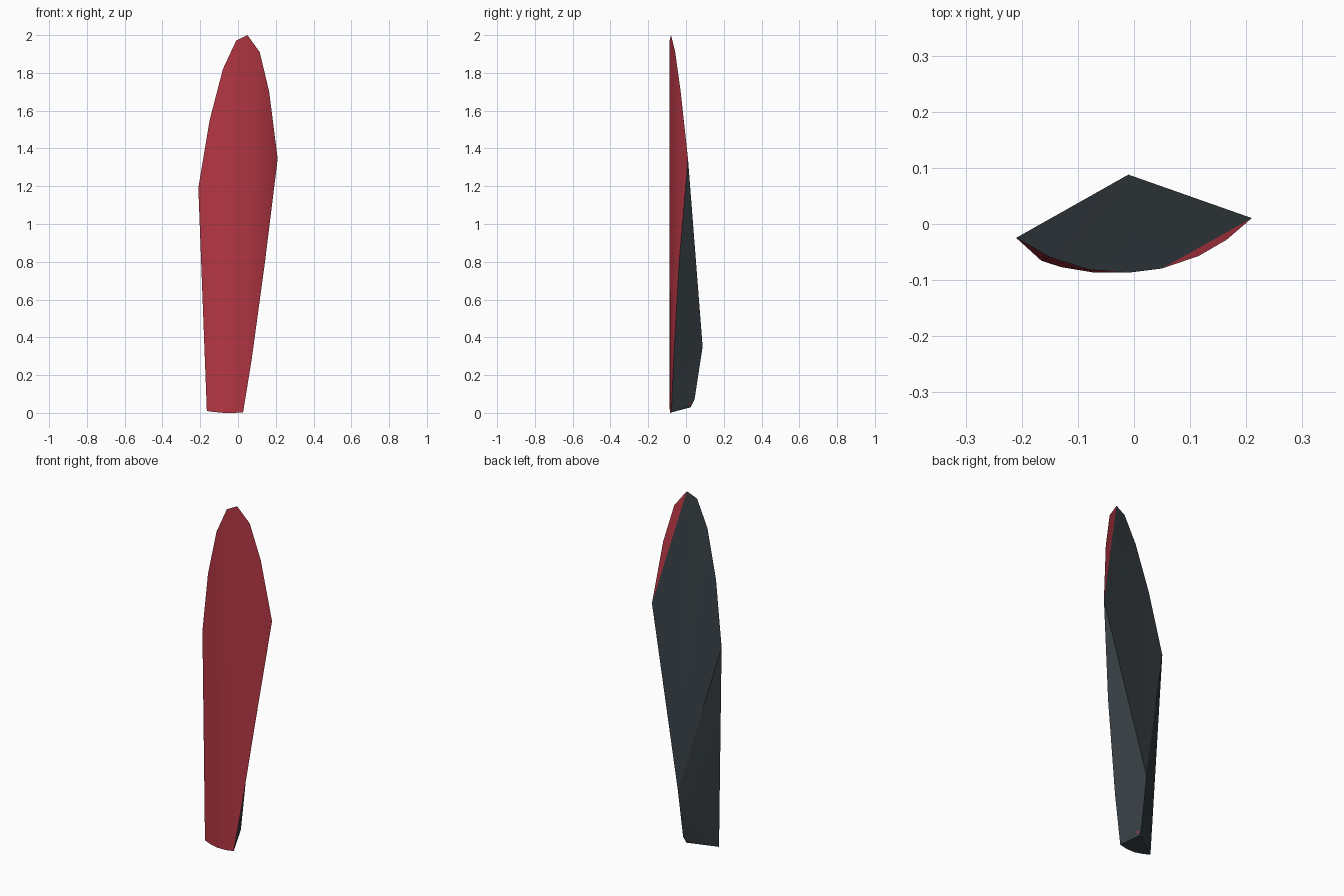
import bpy, bmesh, math
from mathutils import Vector

if "Cube" in bpy.data.objects:
    bpy.data.objects.remove(bpy.data.objects["Cube"])


def material(name, rgb):
    m = bpy.data.materials.new(name)
    m.diffuse_color = (*rgb, 1)
    m.use_nodes = True
    m.node_tree.nodes["Principled BSDF"].inputs["Base Color"].default_value = m.diffuse_color
    return m


RED = material("glossy red", (0.46, 0.038, 0.058))
DARK = material("dark slate", (0.036, 0.046, 0.054))


def on_shell(x, z):
    """Point on the gently leaning cylinder that forms the red skin."""
    d = x + 0.02 + 0.03 * max(0, 1 - z / 1.2)
    return Vector((x, -0.087 + 0.32 - math.sqrt(0.32 ** 2 - d * d), z))


# Outline of the curved skin: upper edge from left corner over the tip to the
# right corner, and lower edge along the base then up the right side
upper = [(-0.21, 1.19), (-0.15, 1.55), (-0.08, 1.82), (-0.01, 1.97),
         (0.05, 2.0), (0.115, 1.91), (0.165, 1.70), (0.21, 1.345)]
lower = [(-0.165, 0.01), (-0.13, 0.005), (-0.075, 0.0), (-0.02, 0.0),
         (0.027, 0.003), (0.072, 0.28), (0.143, 0.80)]
TIP = 4

bm = bmesh.new()
up = [bm.verts.new(on_shell(*p)) for p in upper]
low = [bm.verts.new(on_shell(*p)) for p in lower] + [up[-1]]
ridge = bm.verts.new((-0.01, 0.088, 0.35))
heel_low = bm.verts.new((-0.02, 0.025, 0.03))
heel_high = bm.verts.new((-0.013, 0.045, 0.07))


def face(verts, mat, smooth=False):
    f = bm.faces.new(verts)
    f.material_index = mat
    f.smooth = smooth
    return f


# Curved red skin
for i in range(7):
    quad = [low[i], low[i + 1], up[i + 1], up[i]]
    face(quad[:3] if i == 6 else quad, 0, True) if i < 6 else \
        face([low[6], up[7], up[6]], 0, True)

# Dark back plane, fanned from the ridge point, and its red sliver by the tip
for i in range(TIP):
    face([ridge, up[i], up[i + 1]], 1)
face([ridge, up[TIP], up[-1]], 1)
face(up[TIP:], 0)

# Dark left side
for a, b in ((up[0], ridge), (ridge, heel_high), (heel_high, heel_low)):
    face([low[0], a, b], 1)

# Dark right side
for i in range(TIP, 7):
    face([ridge, low[i + 1], low[i]], 1)
face([ridge, low[TIP], heel_high], 1)
chip_face = face([heel_high, low[TIP], heel_low], 1)

# Dark base
for i in range(TIP):
    face([heel_low, low[i + 1], low[i]], 1)

bmesh.ops.recalc_face_normals(bm, faces=bm.faces)
chip_face.normal_update()
n = chip_face.normal.copy()
h, q, b = heel_high.co.copy(), heel_low.co.copy(), low[TIP].co.copy()


def add_object(name, mesh_bm, mats):
    me = bpy.data.meshes.new(name)
    mesh_bm.to_mesh(me)
    mesh_bm.free()
    for m in mats:
        me.materials.append(m)
    ob = bpy.data.objects.new(name, me)
    bpy.context.collection.objects.link(ob)
    return ob


shard = add_object("curved_shard", bm, (RED, DARK))
bpy.context.view_layer.objects.active = shard
shard.select_set(True)
bpy.ops.object.shade_smooth_by_angle(angle=math.radians(25))

# Tiny red chip on the right side near the heel
chip = bmesh.new()
weights = ((0.75, 0.1, 0.15), (0.3, 0.6, 0.1), (0.6, 0.15, 0.25))
chip.faces.new([chip.verts.new(h * i + q * j + b * k + n * 0.001)
                for i, j, k in weights])
add_object("red_chip", chip, (RED,))
